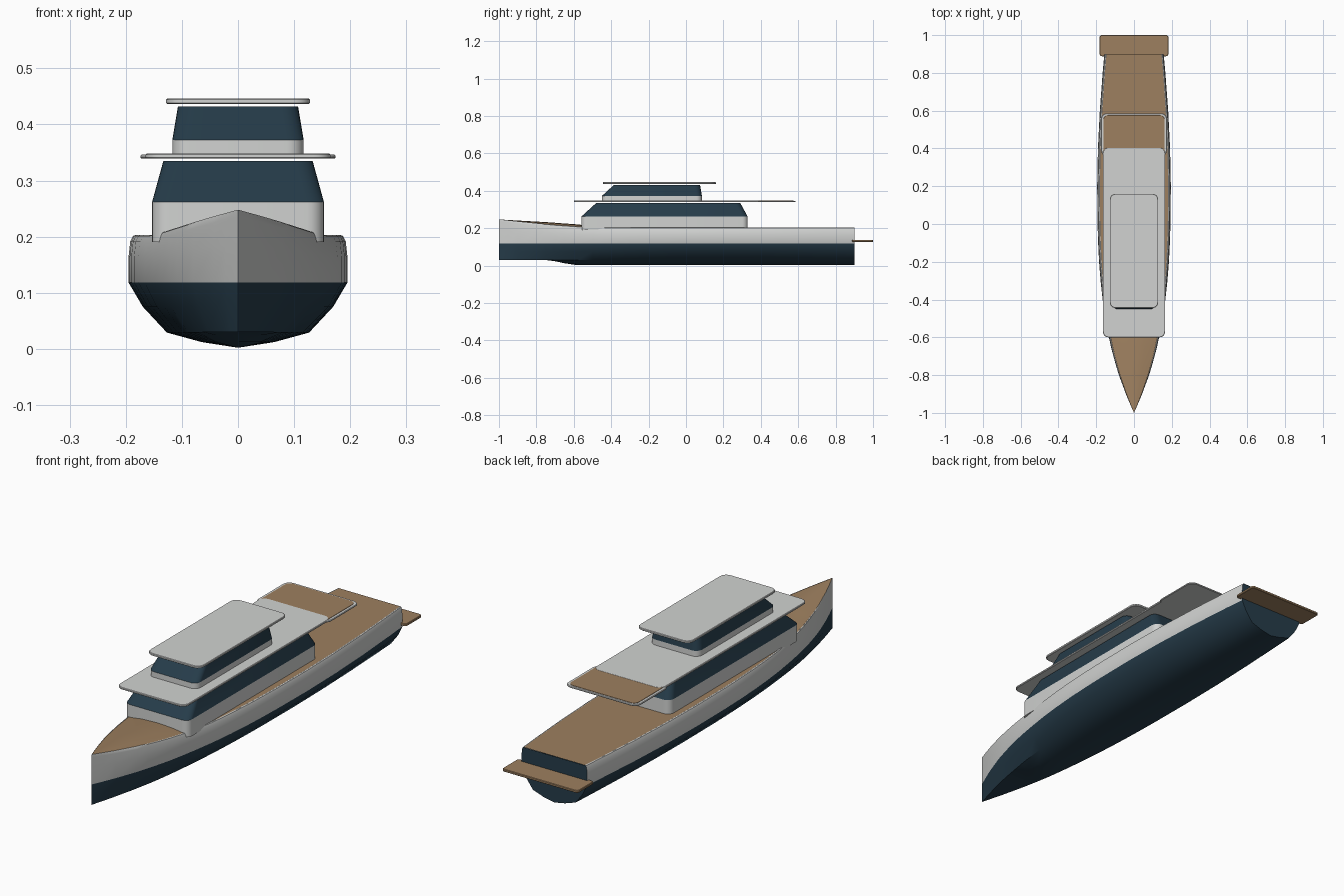
import bpy, bmesh, math

if "Cube" in bpy.data.objects:
    bpy.data.objects.remove(bpy.data.objects["Cube"])


def material(name, rgb):
    m = bpy.data.materials.new(name)
    m.diffuse_color = (*rgb, 1)
    m.use_nodes = True
    m.node_tree.nodes["Principled BSDF"].inputs["Base Color"].default_value = m.diffuse_color
    return m


WHITE = material("off_white", (0.64, 0.65, 0.64))
NAVY = material("dark_navy", (0.019, 0.045, 0.068))
TEAK = material("teak", (0.34, 0.215, 0.115))


def finish(name, bm, mats, rule=None, angle=30):
    bmesh.ops.remove_doubles(bm, verts=bm.verts, dist=1e-5)
    bmesh.ops.recalc_face_normals(bm, faces=bm.faces)
    bm.normal_update()
    if rule:
        for f in bm.faces:
            f.material_index = rule(f)
    me = bpy.data.meshes.new(name)
    bm.to_mesh(me)
    bm.free()
    for m in mats:
        me.materials.append(m)
    ob = bpy.data.objects.new(name, me)
    bpy.context.collection.objects.link(ob)
    bpy.ops.object.select_all(action='DESELECT')
    ob.select_set(True)
    bpy.context.view_layer.objects.active = ob
    bpy.ops.object.shade_smooth_by_angle(angle=math.radians(angle))
    return ob


def rounded_ring(bm, z, hx, y0, y1, r, n=6):
    ring = []
    corners = [(hx - r, y1 - r), (-hx + r, y1 - r), (-hx + r, y0 + r), (hx - r, y0 + r)]
    for q, (cx, cy) in enumerate(corners):
        for i in range(n + 1):
            a = math.pi / 2 * (q + i / n)
            ring.append(bm.verts.new((cx + r * math.cos(a), cy + r * math.sin(a), z)))
    return ring


def stack(name, levels, mats, rule=None):
    """Closed loft through rounded rectangles (z, half width, y0, y1, radius)."""
    bm = bmesh.new()
    rings = [rounded_ring(bm, *lv) for lv in levels]
    for a, b in zip(rings, rings[1:]):
        for i in range(len(a)):
            j = (i + 1) % len(a)
            bm.faces.new((a[i], a[j], b[j], b[i]))
    bm.faces.new(rings[0][::-1])
    bm.faces.new(rings[-1])
    return finish(name, bm, mats, rule)


def plate(name, z0, z1, hx, y0, y1, r, mat, b=0.002):
    return stack(name, [(z0, hx - b, y0 + b, y1 - b, r), (z0 + b, hx, y0, y1, r),
                        (z1 - b, hx, y0, y1, r), (z1, hx - b, y0 + b, y1 - b, r)], [mat])


# Hull plan shape: position along the boat and half beam
PLAN = [(-1, 0.0), (-.95, .022), (-.9, .043), (-.8, .08), (-.75, .095), (-.7, .109),
        (-.65, .122), (-.58, .137), (-.5, .151), (-.4, .166), (-.3, .177), (-.2, .185),
        (-.1, .19), (0, .193), (.2, .195), (.4, .191), (.6, .181), (.8, .166), (.9, .157)]
WATER = 0.118


def ease(t):
    t = max(0, min(1, t))
    return t * t * (3 - 2 * t)


def sheer(y):
    return 0.203 + 0.045 * max(0, min(1, (-0.42 - y) / 0.58)) ** 1.5


def section(y, w):
    s = sheer(y)
    k = 0.03 * ease((-0.56 - y) / 0.2)
    low = [(0, .002), (.33, .012), (.65, .029), (.87, .075)]
    pts = [(w * f, max(z, k)) for f, z in low]
    pts.append((w, WATER))
    pts += [(w, WATER + (s - WATER) * .55), (w * .985, s - .012),
            (w * .96, s - .002), (w * .935, s), (w * .915, s - .002)]
    return pts


# Hull: navy bottom and transom, white topsides
bm = bmesh.new()
rows = []
for y, w in PLAN:
    half = section(y, w)
    full = [(-x, z) for x, z in reversed(half[1:])] + half
    rows.append([bm.verts.new((x, y, z)) for x, z in full])
for a, b in zip(rows, rows[1:]):
    for i in range(len(a) - 1):
        bm.faces.new((a[i], a[i + 1], b[i + 1], b[i]))
bm.faces.new(rows[-1])
finish("hull", bm, [WHITE, NAVY],
       lambda f: int(abs(f.normal.y) > .99 or f.calc_center_median().z < WATER), 35)

# Deck: lightly crowned toward the bow
bm = bmesh.new()
rows = []
for y, w in PLAN:
    e, s = w * .925, sheer(y) - .001
    crown = .012 * ease((-.42 - y) / .15) * min(1, w / .1)
    rows.append([bm.verts.new((e * t, y, s + crown * (1 - t * t)))
                 for t in (-1, -.5, 0, .5, 1)])
for a, b in zip(rows, rows[1:]):
    for i in range(4):
        bm.faces.new((a[i], a[i + 1], b[i + 1], b[i]))
deck = finish("deck", bm, [TEAK])
if deck.data.polygons[len(deck.data.polygons) // 2].normal.z < 0:
    deck.data.flip_normals()

# Swim platform at the stern
plate("swim_platform", .127, .138, .182, .888, 1.0, .012, TEAK)

# Lower cabin: white base with a raked navy window band
stack("lower_cabin_base", [(.19, .153, -.56, .33, .03), (.262, .153, -.56, .33, .03)], [WHITE])
stack("lower_cabin_windows", [(.262, .153, -.56, .33, .03), (.335, .133, -.48, .29, .03)], [NAVY])

# Upper deck plate and the aft terrace with a teak inlay
plate("upper_deck", .339, .348, .165, -.6, .405, .03, WHITE)
plate("aft_terrace", .339, .346, .174, .36, .586, .03, WHITE)
plate("terrace_teak", .345, .3475, .162, .37, .576, .024, TEAK, .0005)

# Upper cabin
stack("upper_cabin_base", [(.345, .117, -.45, .085, .03), (.372, .117, -.45, .085, .03)], [WHITE])
stack("upper_cabin_windows", [(.372, .117, -.45, .085, .03), (.432, .107, -.385, .075, .03)], [NAVY])

# Top roof
plate("top_roof", .436, .446, .128, -.445, .16, .03, WHITE)
